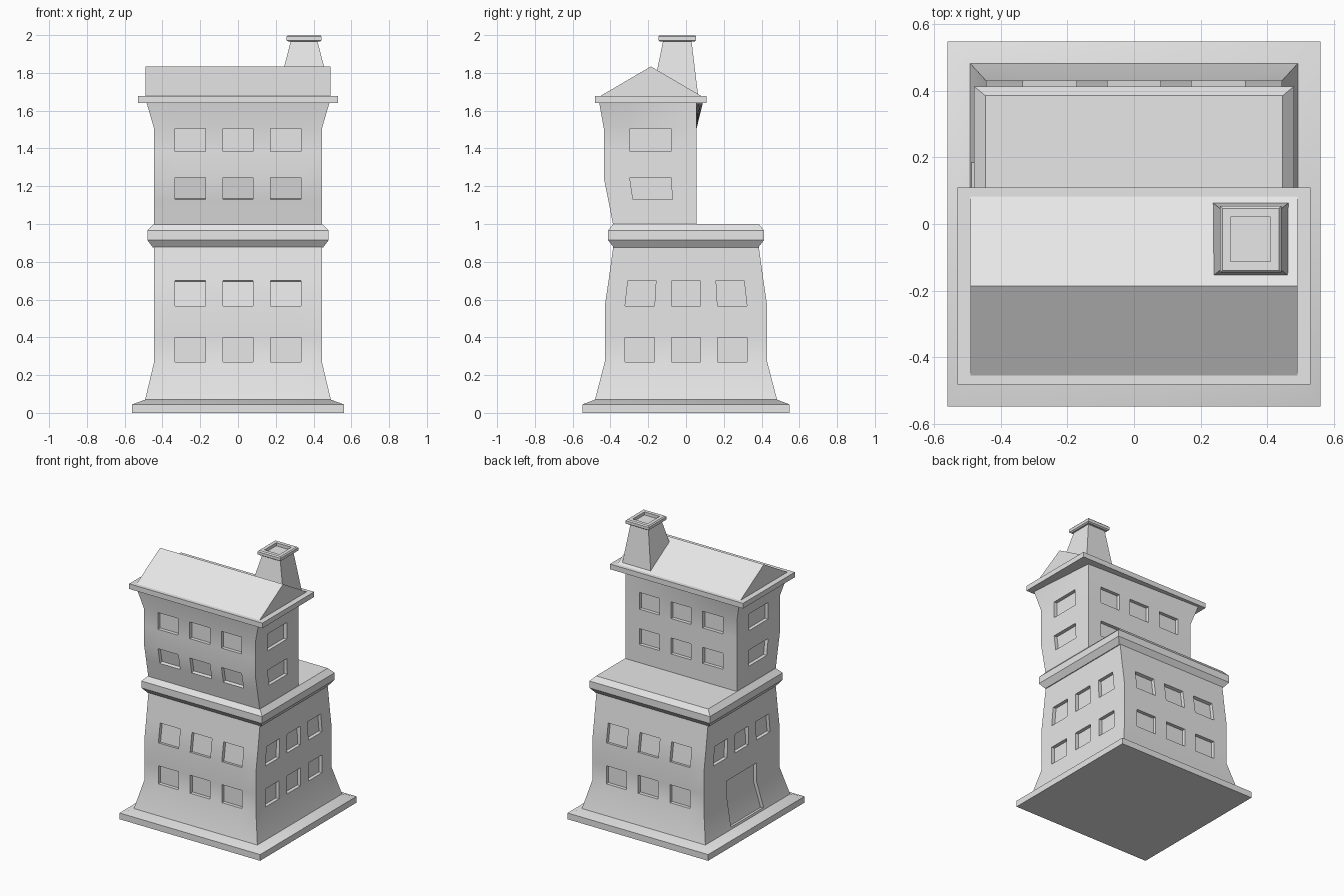
import bpy, bmesh, math

cube = bpy.data.objects.get("Cube")
if cube:
    bpy.data.objects.remove(cube)

GREY = (0.8, 0.8, 0.8, 1.0)
mat = bpy.data.materials.new("plain_grey")
mat.use_nodes = True
mat.diffuse_color = GREY
mat.node_tree.nodes["Principled BSDF"].inputs["Base Color"].default_value = GREY


def ring(z, hx, hy, cx=0.0, cy=0.0):
    """Four corners of a level rectangle, counter-clockwise from front -x."""
    return [(cx + sx * hx, cy + sy * hy, z) for sx, sy in ((-1, -1), (1, -1), (1, 1), (-1, 1))]


def loft(name, rings, columns=((), (), (), ()), recess=None, depth=0.025):
    """Skin four-cornered rings; recess(side, column, row) marks faces to push in."""
    bm = bmesh.new()
    slots = [(s, c) for s in range(4) for c in range(len(columns[s]) + 1)]
    loops = []
    for corners in rings:
        loop = []
        for s, c in slots:
            t = ([0.0] + list(columns[s]))[c]
            a, b = corners[s], corners[(s + 1) % 4]
            loop.append(bm.verts.new([p + (q - p) * t for p, q in zip(a, b)]))
        loops.append(loop)
    pushed = []
    for row, (low, high) in enumerate(zip(loops, loops[1:])):
        for i, (s, c) in enumerate(slots):
            j = (i + 1) % len(slots)
            face = bm.faces.new((low[i], low[j], high[j], high[i]))
            if recess and recess(s, c, row):
                pushed.append(face)
    bm.faces.new(loops[0][::-1])
    bm.faces.new(loops[-1])
    bmesh.ops.remove_doubles(bm, verts=bm.verts[:], dist=0.0001)
    bmesh.ops.recalc_face_normals(bm, faces=bm.faces[:])
    if pushed:
        bmesh.ops.inset_region(bm, faces=pushed, thickness=0.0, depth=-depth, use_even_offset=True)
    mesh = bpy.data.meshes.new(name)
    bm.to_mesh(mesh)
    bm.free()
    mesh.materials.append(mat)
    obj = bpy.data.objects.new(name, mesh)
    bpy.context.collection.objects.link(obj)
    bpy.ops.object.select_all(action="DESELECT")
    obj.select_set(True)
    bpy.context.view_layer.objects.active = obj
    bpy.ops.object.shade_smooth_by_angle(angle=math.radians(30))
    return obj


THREE = (0.125, 0.306, 0.41, 0.59, 0.694, 0.875)   # three windows across
ONE = (0.28, 0.725)                                # one wide window

# Ground slab with a sloped top
loft("base_slab", [ring(0, 0.56, 0.548), ring(0.045, 0.56, 0.548), ring(0.07, 0.492, 0.482)])


# Lower storeys: two rows of windows, with a door on the -x side
def lower_openings(side, col, row):
    if side == 3 and row in (1, 2):
        return col in (2, 3, 4)
    return row in (2, 4) and col % 2 == 1


loft("lower_walls",
     [ring(0.069, 0.492, 0.482), ring(0.085, 0.488, 0.478), ring(0.27, 0.444, 0.43),
      ring(0.40, 0.444, 0.43), ring(0.565, 0.444, 0.43), ring(0.70, 0.444, 0.41),
      ring(0.88, 0.444, 0.385)],
     [THREE] * 4, lower_openings)

# Moulded band whose top is the terrace
loft("terrace_band",
     [ring(0.875, 0.45, 0.382), ring(0.915, 0.48, 0.413),
      ring(0.965, 0.48, 0.413), ring(1.0, 0.446, 0.385)])


# Upper storeys: front leans out, then flares under the eaves
def upper_ring(z, front, hx=0.444):
    back = 0.056
    return ring(z, hx, (back - front) / 2, 0, (back + front) / 2)


flare = [(-0.485, -0.46, 1.645), (0.485, -0.46, 1.645), (0.444, 0.056, 1.645), (-0.485, 0.09, 1.645)]
loft("upper_walls",
     [upper_ring(0.99, -0.385), upper_ring(1.13, -0.412), upper_ring(1.245, -0.435),
      upper_ring(1.385, -0.435), upper_ring(1.505, -0.435), flare],
     [THREE, ONE, THREE, ONE],
     lambda side, col, row: row in (1, 3) and col % 2 == 1)

# Eaves and gabled roof
loft("eaves", [ring(1.64, 0.53, 0.295, 0, -0.186), ring(1.677, 0.53, 0.295, 0, -0.186)])
loft("gable_roof", [ring(1.676, 0.49, 0.27, 0, -0.186), ring(1.834, 0.49, 0, 0, -0.186)])

# Chimney: tapered stack, foot cut to follow the roof
CX, CY = 0.35, -0.046
foot = [(x, y, 1.80 if y < CY else 1.68) for x, y, z in ring(0, 0.114, 0.11, CX, CY)]
loft("chimney_stack", [foot, ring(1.97, 0.07, 0.075, CX, CY)])

# Chimney cap with a sunken flue
loft("chimney_cap",
     [ring(1.965, 0.082, 0.09, CX, CY), ring(1.972, 0.092, 0.1, CX, CY),
      ring(1.992, 0.092, 0.1, CX, CY), ring(2.0, 0.085, 0.093, CX, CY),
      ring(2.0, 0.06, 0.067, CX, CY), ring(1.978, 0.06, 0.067, CX, CY)])
